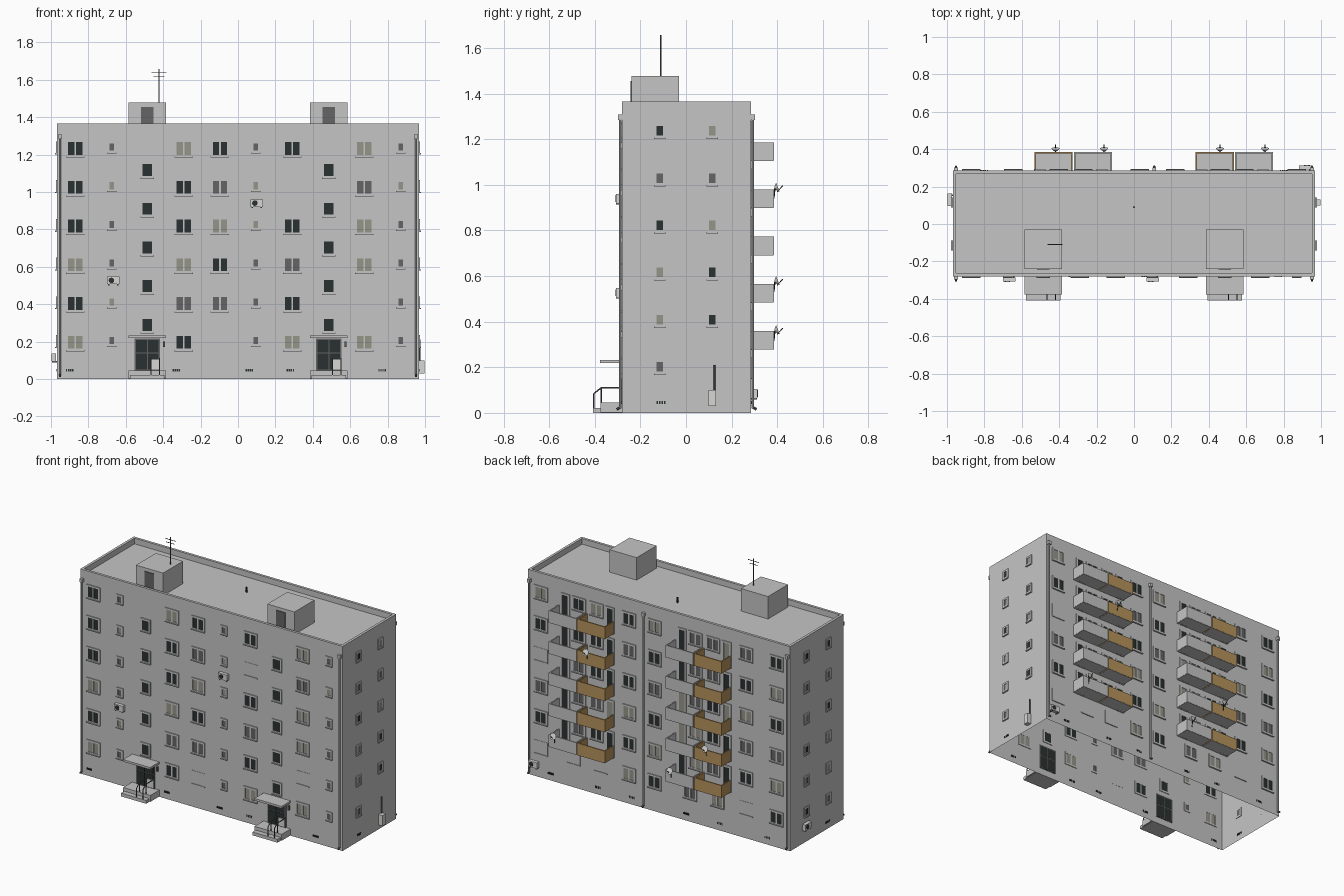
import bpy, bmesh, math, random
from mathutils import Matrix, Vector

if "Cube" in bpy.data.objects:
    bpy.data.objects.remove(bpy.data.objects["Cube"])
random.seed(4)

# Materials
def material(name, r, g, b):
    m = bpy.data.materials.new(name)
    m.use_nodes = True
    m.diffuse_color = (r, g, b, 1)
    m.node_tree.nodes["Principled BSDF"].inputs["Base Color"].default_value = (r, g, b, 1)
    return m

MATS = [material("wall_grey", .56, .56, .56), material("dark_glass", .023, .031, .03),
        material("curtain_grey", .13, .13, .13), material("blind_beige", .3, .3, .25),
        material("balcony_tan", .47, .29, .105), material("fixture_white", .68, .68, .66)]
WALL, DARK, MID, LIGHT, TAN, WHITE = range(6)
CODES = {"D": DARK, "M": MID, "L": LIGHT}

W, BACK, FRONT, H = .968, .285, -.28, 1.365


class Part:
    """Collects boxes and rods into one object; points go through a placing matrix."""
    def __init__(self, name, place=Matrix()):
        self.name, self.place, self.bm = name, place, bmesh.new()

    def paint(self, verts, mat):
        for f in {f for v in verts for f in v.link_faces}:
            f.material_index = mat

    def box(self, lo, hi, mat=WALL):
        lo, hi = Vector(lo), Vector(hi)
        m = self.place @ Matrix.Translation((lo + hi) / 2) @ Matrix.Diagonal((*(hi - lo), 1))
        self.paint(bmesh.ops.create_cube(self.bm, size=1, matrix=m)["verts"], mat)

    def rod(self, a, b, r, mat=WALL, r2=None, sides=8):
        a, b = Vector(a), Vector(b)
        turn = (b - a).to_track_quat("Z", "Y").to_matrix().to_4x4()
        m = self.place @ Matrix.Translation((a + b) / 2) @ turn
        self.paint(bmesh.ops.create_cone(self.bm, cap_ends=True, segments=sides, radius1=r,
                   radius2=r if r2 is None else r2, depth=(b - a).length, matrix=m)["verts"], mat)

    def finish(self):
        bmesh.ops.recalc_face_normals(self.bm, faces=self.bm.faces)
        mesh = bpy.data.meshes.new(self.name)
        self.bm.to_mesh(mesh)
        self.bm.free()
        for m in MATS:
            mesh.materials.append(m)
        bpy.context.collection.objects.link(bpy.data.objects.new(self.name, mesh))


# Wall frames: local x runs along the wall, local -y points outward, z up
def wall_frame(x, y, degrees):
    return Matrix.Translation((x, y, 0)) @ Matrix.Rotation(math.radians(degrees), 4, "Z")

front = wall_frame(0, FRONT, 0)
back = wall_frame(0, BACK, 180)
left = wall_frame(W, 0, 90)
right = wall_frame(-W, 0, -90)


def window(part, x, z, w, h, code, panes=1, rim=.012):
    """Frame ring with glass panes, or a flush blocked panel when the code is '-'."""
    a, b = x - w / 2, x + w / 2
    c, d = z - h / 2, z + h / 2
    if code == "-":
        part.box((a, -.002, c), (b, .001, d))
        part.box((a, -.006, c), (b, 0, c + .006))
        return
    part.box((a + rim, -.003, c + rim), (b - rim, .003, d - rim), CODES[code])
    for lo, hi in ((a, a + rim), (b - rim, b)):
        part.box((lo, -.006, c), (hi, .004, d))
    for lo, hi in ((c, c + rim), (d - rim, d)):
        part.box((a + rim, -.006, lo), (b - rim, .004, hi))
    for i in range(1, panes):
        m = a + w * i / panes
        part.box((m - .005, -.006, c + rim), (m + .005, .004, d - rim))
    part.box((a, -.01, c - .003), (b, 0, c + .003))


def double(part, x, z, code):
    window(part, x, z, .1, .092, code, 2)

def rows(top=1.232, n=6):
    return [top - .207 * i for i in range(n)]


# Building shell, open underneath, with a sunken roof behind the parapet
shell = Part("building_shell")
shell.box((-W, FRONT, 0), (W, BACK, H))
bm = shell.bm
bm.faces.ensure_lookup_table()
bottom = min(bm.faces, key=lambda f: f.calc_center_median().z)
roof = max(bm.faces, key=lambda f: f.calc_center_median().z)
bmesh.ops.delete(bm, geom=[bottom], context="FACES_ONLY")
bmesh.ops.inset_region(bm, faces=[roof], thickness=.024)
ext = bmesh.ops.extrude_discrete_faces(bm, faces=[roof])["faces"]
bmesh.ops.translate(bm, verts=ext[0].verts, vec=(0, 0, -.038))
shell.finish()

# Front windows, one code string per column from the top floor down
part = Part("front_windows", front)
for x, codes in ((-.87, "DDDLDL"), (-.29, "LDDLMD"), (-.097, "DMLDM-"),
                 (.29, "D-DMDL"), (.675, "LMLL-L")):
    for z, c in zip(rows(), codes):
        double(part, x, z, c)
for x, codes in ((-.675, "MLMMLM"), (.095, "MLLMMM"), (.87, "MLMMMM")):
    for z, c in zip(rows(1.24), codes):
        window(part, x, z, .05, .062, c)
for x in (-.485, .485):
    for z in rows(1.117, 5):
        window(part, x, z, .074, .088, "D")
part.finish()

# Side windows
for name, frame, s in (("left_side_windows", left, 1), ("right_side_windows", right, -1)):
    part = Part(name, frame)
    for y, codes in ((-.115, "DMDLLM"), (.115, "LMLDD-" if s > 0 else "DMLDMD")):
        for z, c in zip(rows(1.237), codes):
            if c != "-":
                window(part, y * s, z, .052, .066, c)
    part.finish()

# Back windows and balcony doors
part = Part("back_windows", back)
for x, codes in ((.87, "LD-MD-"), (.22, "DMDLDL"), (.03, "LDMDLD"), (-.645, "MDLMD-"), (-.87, "DLDMLD")):
    for z, c in zip(rows(), codes):
        double(part, -x, z, c)
for shift in (0, -.862):
    for z in rows(n=5):
        for x in (.69, .36):
            window(part, -x - shift, z - .04, .065, .17, random.choice("DDL"))
        for x in (.59, .46):
            double(part, -x - shift, z, random.choice("DDML"))
    double(part, -.63 - shift, rows()[-1], "M" if shift else "-")
    double(part, -.43 - shift, rows()[-1], "L" if shift else "-")
part.finish()

# Balconies: slab plus three thin parapet panels
part = Part("balconies")
T = .008
for x0, mat in ((.54, WALL), (.33, TAN), (-.322, WALL), (-.532, TAN)):
    x1, y1 = x0 + .204, .385
    for z in rows(1.105, 5):
        part.box((x0 + .001, BACK, z), (x1 - .001, y1 - .001, z + .012))
        part.box((x0, y1 - T, z + .002), (x1, y1, z + .082), mat)
        for x in (x0, x1 - T):
            part.box((x, BACK, z + .002), (x + T, y1 - T, z + .082), mat)
part.finish()

# Satellite dishes on balcony rails
part = Part("satellite_dishes")
for x, z in ((.46, .985), (.70, .36), (-.16, .36), (-.42, .575)):
    part.rod((x, .385, z - .045), (x, .39, z), .003, DARK)
    part.rod((x, .39, z), (x, .403, z + .005), .007, WHITE, .022, 12)
    part.rod((x, .4, z - .015), (x, .425, z + .012), .002, DARK)
part.finish()

# Entrances: steps, door, canopy and handrail
for side, x in (("right", -.485), ("left", .485)):
    part = Part(side + "_entrance")
    part.box((x - .092, -.408, 0), (x + .092, FRONT, .022))
    part.box((x - .1, -.375, .002), (x + .1, FRONT, .045))
    part.box((x - .1, -.377, .218), (x + .1, FRONT, .232))
    part.box((x - .068, FRONT - .006, .045), (x + .068, FRONT + .003, .215), MID)
    for a, b in ((-.06, -.002), (.004, .06)):
        part.box((x + a, FRONT - .009, .05), (x + b, FRONT + .004, .135), DARK)
        part.box((x + a, FRONT - .009, .141), (x + b, FRONT + .004, .207), DARK)
    for px in (x + .02, x + .066):
        part.rod((px, -.372, .04), (px, -.372, .11), .003, MID)
        part.rod((px, -.372, .11), (px, FRONT, .11), .003, MID)
        part.rod((px, -.372, .11), (px, -.404, .085), .003, MID)
        part.rod((px, -.404, .02), (px, -.404, .085), .003, MID)
    part.box((x + .02, FRONT - .014, .05), (x + .066, FRONT - .009, .105), WHITE)
    part.box((x + .085, FRONT - .012, .17), (x + .095, FRONT, .2), MID)
    part.finish()

    # Roof stair house with its door
    part = Part(side + "_roof_house")
    part.box((x - .1, -.24, 1.32), (x + .1, -.03, 1.477))
    part.box((x - .034, -.244, 1.33), (x + .034, -.238, 1.455), MID)
    part.finish()

# Antenna and roof vent
part = Part("roof_antenna")
part.rod((-.422, -.11, 1.47), (-.422, -.11, 1.657), .003, MID)
for z, r in ((1.64, .04), (1.618, .03)):
    part.rod((-.422 - r, -.11, z), (-.422 + r, -.11, z), .002, MID)
part.finish()
part = Part("roof_vent")
part.rod((0, .09, 1.32), (0, .09, 1.362), .005, DARK)
part.finish()

# Downpipes with hopper heads
part = Part("downpipes")
for x, y in ((-.952, FRONT - .008), (.952, FRONT - .008), (-.952, BACK + .008),
             (.952, BACK + .008), (.108, BACK + .008)):
    part.rod((x, y, .02), (x, y, 1.29), .006)
    part.box((x - .01, y - .01, 1.285), (x + .01, y + .01, 1.308))
    out = math.copysign(.016, y)
    part.rod((x, y, .025), (x, y + out, .015), .006, MID)
part.finish()

# Air conditioners: casing, fan and bracket
part = Part("air_conditioners")
for frame, x, z in ((front, .1, .94), (front, -.667, .527), (back, -.915, .085), (right, -.13, .115)):
    part.place = frame
    part.box((x - .033, -.028, z - .02), (x + .033, -.006, z + .02), WHITE)
    part.rod((x - .01, -.028, z), (x - .01, -.03, z), .015, DARK, sides=12)
    for dx in (-.024, .024):
        part.box((x + dx - .003, -.026, z - .026), (x + dx + .003, 0, z - .02), MID)
part.finish()

# Utility cabinet with conduit on the left side
part = Part("utility_cabinet", left)
part.box((.098, -.03, .03), (.132, 0, .1), WHITE)
part.rod((.125, -.005, .1), (.125, -.005, .21), .004, MID)
part.finish()

# Basement vents
part = Part("basement_vents")
for frame, spots in ((front, (-.9, -.33, .06, .28, .77)), (back, (-.8, -.45, -.2, .2, .45, .8)),
                     (left, (-.11,)), (right, (.11,))):
    part.place = frame
    for x in spots:
        for i in range(4):
            part.box((x - .02 + i * .011, -.003, .04), (x - .013 + i * .011, .003, .053), DARK)
part.finish()
